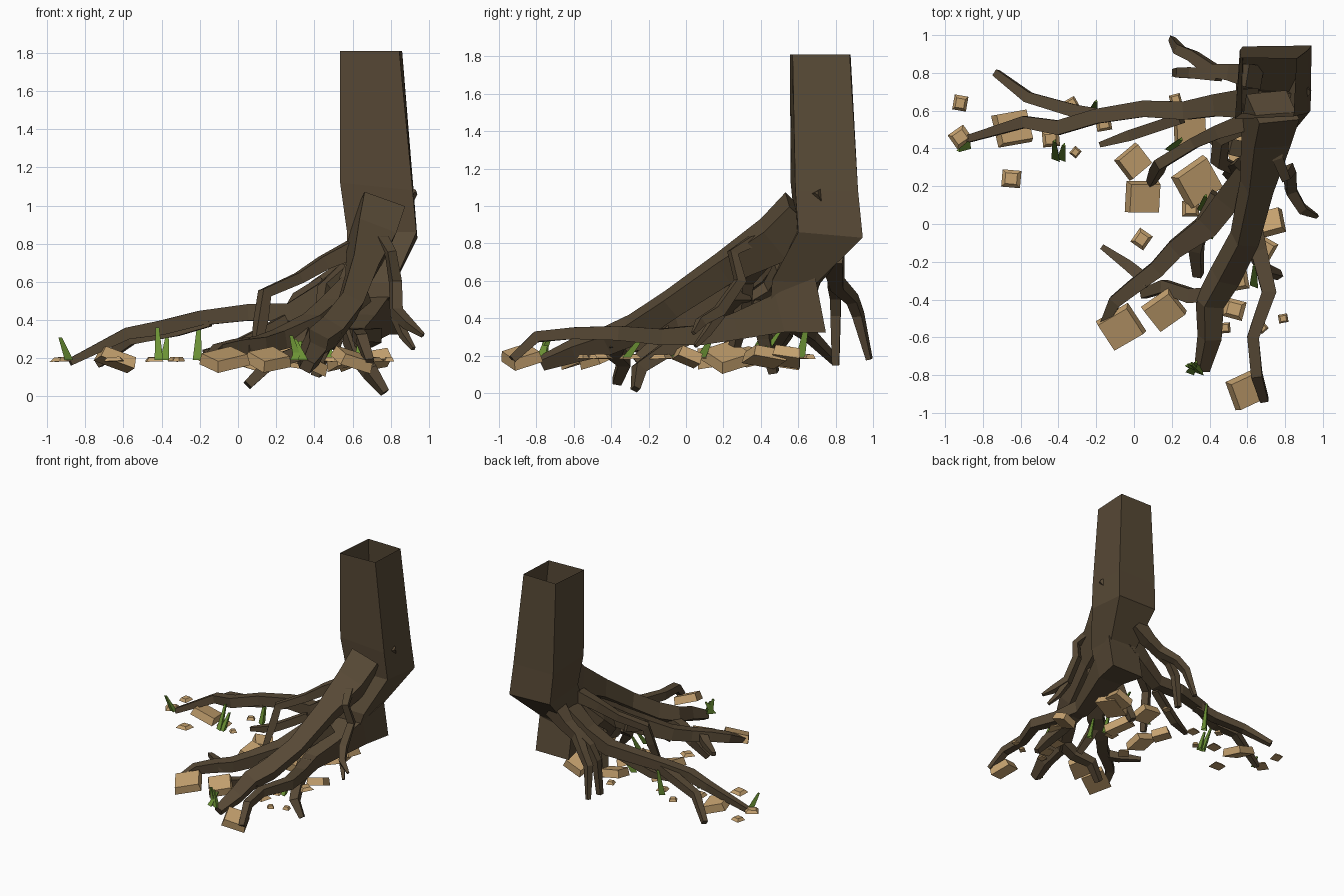
import bpy, bmesh, math, random
from mathutils import Vector, Matrix, Euler

random.seed(4)


def material(name, col):
    m = bpy.data.materials.new(name)
    m.diffuse_color = (*col, 1)
    return m


BARK = material("bark_brown", (0.095, 0.066, 0.036))
SOIL = material("clod_tan", (0.56, 0.36, 0.16))
GRASS = material("grass_green", (0.15, 0.29, 0.035))


def finish(bm, name, mat):
    bmesh.ops.recalc_face_normals(bm, faces=bm.faces)
    me = bpy.data.meshes.new(name)
    bm.to_mesh(me)
    bm.free()
    me.materials.append(mat)
    ob = bpy.data.objects.new(name, me)
    bpy.context.collection.objects.link(ob)
    return ob


def bridge(bm, rings):
    n = len(rings[0])
    for a, b in zip(rings, rings[1:]):
        for i in range(n):
            j = (i + 1) % n
            bm.faces.new((a[i], a[j], b[j], b[i]))


def root(name, pts, sides=4, turn=45):
    """Angular tube through (x, y, z, width) points."""
    bm = bmesh.new()
    P = [Vector(p[:3]) for p in pts]
    dirs = [(b - a).normalized() for a, b in zip(P, P[1:])]
    rings, side = [], None
    for i, p in enumerate(P):
        t = (dirs[max(i - 1, 0)] + dirs[min(i, len(dirs) - 1)]).normalized()
        if side is None:
            side = t.cross(Vector((0, 0, 1)))
            if side.length < 0.2:
                side = Vector((1, 0, 0))
        side = (side - t * side.dot(t)).normalized()
        up = side.cross(t)
        r = pts[i][3] * 0.68
        ring = []
        for k in range(sides):
            a = math.radians(turn) + 2 * math.pi * k / sides
            ring.append(bm.verts.new(p + (side * math.cos(a) + up * math.sin(a)) * r))
        rings.append(ring)
    bridge(bm, rings)
    bm.faces.new(rings[0])
    bm.faces.new(rings[-1])
    return finish(bm, name, BARK)


# Trunk: four-sided, open at the top, narrowing into the root crown
bm = bmesh.new()
trunk_rings = [
    [(.565, .88, 1.81), (.86, .875, 1.81), (.845, .57, 1.81), (.535, .555, 1.81)],
    [(.56, .92, 1.08), (.92, .92, 1.08), (.915, .585, 1.08), (.535, .56, 1.12)],
    [(.575, .94, .84), (.94, .945, .83), (.935, .60, .86), (.57, .585, .87)],
    [(.58, .72, .59), (.82, .70, .59), (.82, .46, .60), (.57, .46, .60)],
    [(.61, .66, .45), (.78, .66, .45), (.77, .45, .45), (.60, .45, .45)],
]
rings = [[bm.verts.new(v) for v in r] for r in trunk_rings]
bridge(bm, rings)
bm.faces.new(rings[-1])
finish(bm, "trunk", BARK)

# Small knot on the right of the trunk
root("trunk_knot", [(.87, .71, 1.05, .13), (.935, .70, 1.07, .02)], 3, 0)

# Main front root, ridge upwards
root("front_root", [(.735, .62, .96, .235), (.70, .47, .82, .215), (.65, .20, .665, .145), (.585, -.08, .475, .125),
                    (.48, -.28, .34, .13), (.40, -.42, .28, .12), (.40, -.60, .225, .10), (.36, -.77, .16, .065)],
     4, 72)

# Long left root with its forks
root("left_root", [(.62, .64, .66, .16), (.45, .63, .54, .12), (.27, .60, .44, .10), (.05, .61, .44, .09),
                   (-.20, .57, .41, .08), (-.40, .51, .36, .08), (-.58, .54, .33, .065), (-.88, .45, .18, .04)])
root("left_root_fork", [(-.15, .57, .40, .07), (-.32, .60, .35, .07), (-.56, .67, .30, .06), (-.73, .80, .17, .04)])
root("left_root_twig", [(.25, .56, .40, .06), (.10, .51, .32, .06), (-.02, .47, .26, .06), (-.18, .42, .23, .03)])

# Arched root on the left front
root("arched_root", [(.62, .55, .78, .10), (.45, .49, .70, .075), (.32, .43, .62, .06), (.14, .32, .54, .06),
                     (.12, .28, .40, .06), (.09, .22, .23, .04)])

# Front left root with forks
root("front_left_root", [(.62, .28, .56, .15), (.50, .13, .45, .14), (.40, 0, .37, .13), (.22, -.13, .30, .10),
                         (.12, -.24, .27, .09), (0, -.33, .26, .08), (-.10, -.41, .24, .07), (-.16, -.53, .19, .04)])
root("front_left_fork", [(.08, -.31, .27, .07), (-.03, -.22, .24, .06), (-.17, -.12, .23, .03)])
root("front_left_tap", [(.44, -.37, .28, .08), (.30, -.38, .22, .08), (.16, -.33, .17, .07), (.05, -.37, .06, .05)])
root("inner_root", [(.45, .15, .42, .10), (.36, 0, .38, .08), (.33, -.13, .28, .07), (.34, -.27, .17, .05)])
root("inner_loop_root", [(.58, .52, .66, .09), (.46, .45, .56, .07), (.45, .33, .47, .07), (.56, .28, .32, .06)])
root("inner_tap_root", [(.55, .40, .48, .09), (.47, .42, .30, .07), (.41, .47, .11, .05)])
root("inner_drop_root", [(.66, .38, .72, .12), (.58, .31, .60, .08), (.54, .30, .42, .07), (.50, .26, .25, .05)])

# Right side root: thick under the trunk, then long and thin
root("right_root", [(.69, .72, .47, .31), (.69, .51, .43, .22), (.65, .28, .36, .15), (.61, .08, .31, .11),
                    (.66, -.14, .30, .09), (.715, -.36, .32, .08), (.63, -.60, .32, .065),
                    (.65, -.80, .30, .06), (.69, -.93, .18, .045)])
root("right_tap_root", [(.60, .02, .32, .10), (.63, -.12, .22, .08), (.69, -.25, .13, .07), (.77, -.27, .02, .04)])

# Hanging right root with two tips
root("right_hanging_root", [(.72, .48, .82, .09), (.76, .35, .81, .06), (.80, .25, .75, .05), (.825, .29, .60, .055),
                            (.83, .18, .44, .06), (.89, .08, .38, .05), (.97, .04, .32, .02)])
root("right_hanging_tip", [(.83, .18, .42, .05), (.87, .11, .32, .04), (.92, .05, .25, .02)])

# Back roots, falling from the crown
root("back_root", [(.64, .78, .74, .13), (.52, .80, .64, .09), (.42, .81, .58, .075), (.31, .89, .50, .06),
                   (.24, .92, .42, .055), (.20, .98, .18, .03)])
root("back_root_fork", [(.45, .79, .60, .07), (.31, .80, .52, .06), (.25, .80, .42, .055), (.22, .80, .15, .04)])

# Clods of earth: x, y, size, turn (big ones are tilted slabs, small ones flat chips)
clods = [(-.92, .64, .08, 80), (-.92, .46, .10, 35), (-.64, .51, .19, 10), (-.44, .45, .09, 5), (-.31, .38, .05, 50),
         (-.65, .24, .10, -5), (-.33, .64, .06, 30), (-.16, .53, .08, 10), (0, .33, .15, 40), (.05, .14, .18, 0),
         (.04, -.08, .09, 55), (.30, .50, .17, 5), (.34, .22, .22, 35), (.30, .08, .09, 0), (-.07, -.55, .20, 30),
         (.16, -.46, .18, 35), (.60, -.88, .18, 25), (.79, -.50, .05, 10), (.72, .01, .14, 15), (.55, -.30, .11, 10),
         (.53, -.45, .11, -15), (.48, -.55, .06, 5), (.68, -.55, .05, 40), (.22, .66, .06, 15), (.70, -.13, .10, 60),
         (.58, .42, .20, 20), (.60, .54, .16, 0)]
for i, (x, y, s, a) in enumerate(clods):
    big = s > .13
    h, top = (.06, .9) if big else (.022, .62)
    tilt = (lambda: random.choice((-1, 1)) * random.uniform(.15, .4)) if big else (lambda: random.uniform(-.06, .06))
    bm = bmesh.new()
    bmesh.ops.create_cube(bm, size=1)
    for v in bm.verts:
        k = top if v.co.z > 0 else 1
        v.co = Vector((v.co.x * s * k, v.co.y * s * .92 * k, v.co.z * h))
    rot = Euler((tilt(), tilt(), math.radians(a))).to_matrix().to_4x4()
    bm.transform(Matrix.Translation((x, y, .195)) @ rot)
    finish(bm, f"earth_clod_{i + 1}", SOIL)


def blade(name, base, tip, w):
    """Narrow three-sided grass blade with a blunt tip."""
    bm = bmesh.new()
    rs = []
    for p, r in ((base, w), (tip, w * .4)):
        rs.append([bm.verts.new(Vector(p) + Vector((r * math.cos(a), r * math.sin(a), 0)))
                   for a in (1.2, 3.3, 5.4)])
    bridge(bm, rs)
    bm.faces.new(rs[1])
    finish(bm, name, GRASS)


# Grass tufts: base x, y, then tip offset x, y, z
tufts = [(-.88, .42, -.05, -.03, .12), (-.41, .35, -.01, .09, .17), (-.38, .35, .01, .07, .12),
         (-.21, .61, .01, .04, .21), (.19, .40, .06, .05, .12), (.49, .40, -.03, .10, .14),
         (.36, .08, .02, .07, .14), (.35, -.78, -.05, .04, .11), (.32, -.76, -.04, .01, .13),
         (.30, -.78, .03, .05, .10), (.64, -.32, 0, .10, .13), (.40, -.06, .03, .08, .12)]
for i, (x, y, dx, dy, dz) in enumerate(tufts):
    blade(f"grass_blade_{i + 1}", (x, y, .19), (x + dx, y + dy, .19 + dz), .028)
